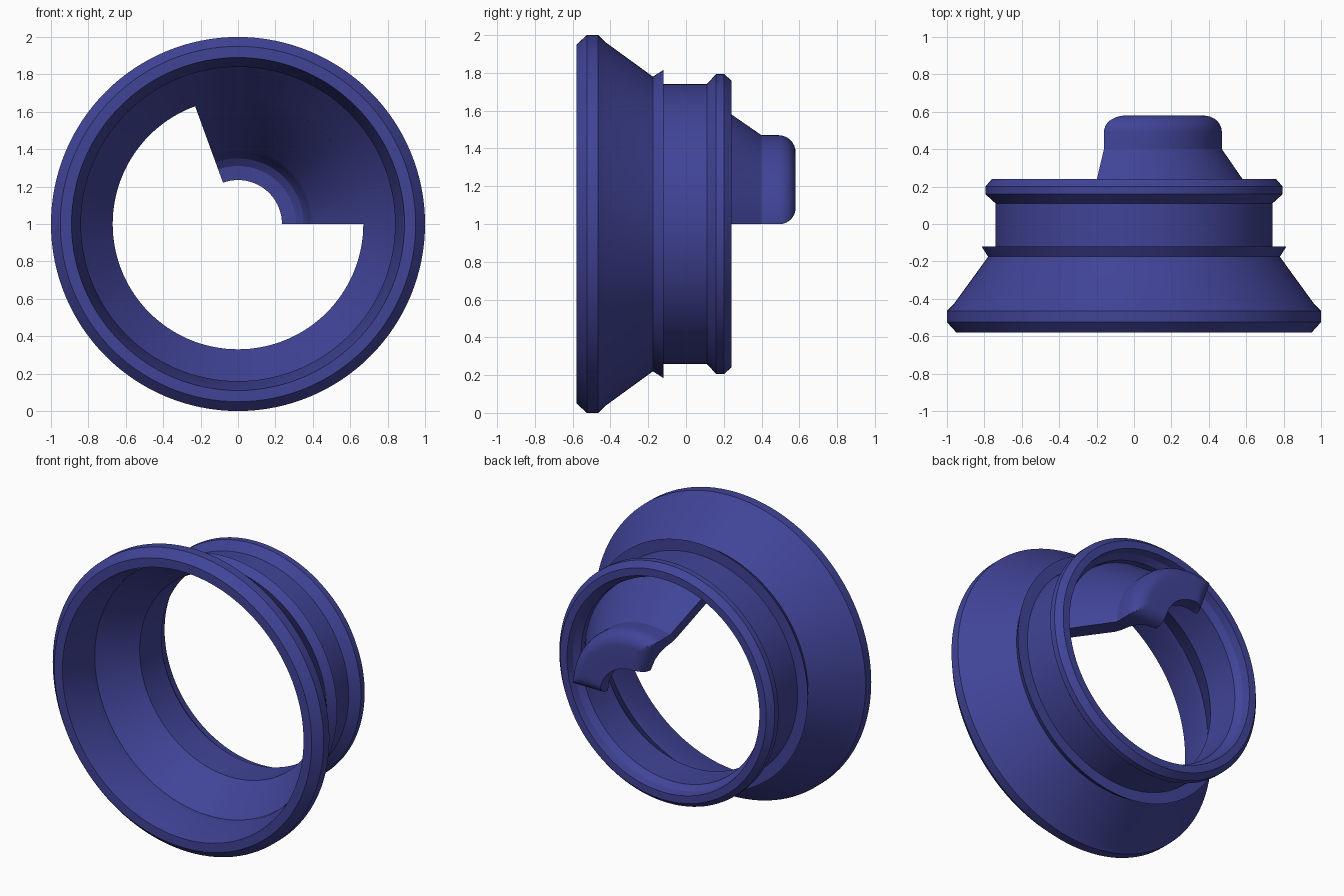
import bpy, bmesh, math

if "Cube" in bpy.data.objects:
    bpy.data.objects.remove(bpy.data.objects["Cube"])

blue = bpy.data.materials.new("deep_blue")
blue.diffuse_color = (0.052, 0.057, 0.31, 1)
blue.use_nodes = True
blue.node_tree.nodes["Principled BSDF"].inputs["Base Color"].default_value = blue.diffuse_color


def revolve(name, profile, angles, closed, shape=None):
    """Sweep a closed (radius, y) profile around the y-direction axis at z = 1."""
    bm = bmesh.new()
    rows = []
    for a in angles:
        row = []
        for r, y in profile:
            if shape:
                y = shape(r, y, a)
            row.append(bm.verts.new((r * math.cos(a), y, 1 + r * math.sin(a))))
        rows.append(row)
    n = len(profile)
    pairs = list(zip(rows, rows[1:]))
    if closed:
        pairs.append((rows[-1], rows[0]))
    for p, q in pairs:
        for i in range(n):
            j = (i + 1) % n
            bm.faces.new((p[i], p[j], q[j], q[i]))
    if not closed:
        bm.faces.new(rows[0])
        bm.faces.new(rows[-1][::-1])
    bmesh.ops.remove_doubles(bm, verts=bm.verts, dist=1e-5)
    bmesh.ops.recalc_face_normals(bm, faces=bm.faces)
    mesh = bpy.data.meshes.new(name)
    bm.to_mesh(mesh)
    bm.free()
    mesh.materials.append(blue)
    ob = bpy.data.objects.new(name, mesh)
    bpy.context.collection.objects.link(ob)
    bpy.ops.object.select_all(action='DESELECT')
    ob.select_set(True)
    bpy.context.view_layer.objects.active = ob
    bpy.ops.object.shade_smooth_by_angle(angle=math.radians(25))
    return ob


# Flared collar: front rim, cone, barb, groove, back bead, then the bore
collar = [(0.95, -0.58), (1.0, -0.525), (1.0, -0.465), (0.965, -0.43),
          (0.78, -0.175), (0.815, -0.12), (0.74, -0.12), (0.74, 0.11),
          (0.795, 0.16), (0.795, 0.20), (0.76, 0.24), (0.71, 0.24),
          (0.70, 0.19), (0.67, 0.15), (0.67, -0.08), (0.84, -0.31),
          (0.84, -0.36), (0.89, -0.58)]
revolve("collar", collar, [math.tau * i / 128 for i in range(128)], True)

# Partial inner web: continues the inner cone into a rounded cap
SPAN = math.radians(110)
ROUND = 0.085
arc = [(0.38 + 0.09 * math.sin(t), 0.49 + 0.09 * math.cos(t))
       for t in (math.pi / 2 * i / 8 for i in range(9))]
web = ([(0.70, 0.05), (0.67, -0.08), (0.40, 0.30), (0.385, 0.34), (0.375, 0.40),
        (0.35, 0.45), (0.31, 0.48), (0.235, 0.485), (0.235, 0.58), (0.30, 0.58)]
       + arc + [(0.47, 0.40), (0.67, 0.11), (0.70, 0.10)])


def round_ends(r, y, a):
    """Limit y near the two cut ends so the cap rolls over smoothly."""
    d = r * math.sin(min(a, SPAN - a, math.pi / 2))
    if d >= ROUND:
        return y
    k = (ROUND - d) / ROUND
    return min(y, 0.58 - ROUND + ROUND * math.sqrt(max(0, 1 - k * k)))


steps = 64
angles = [SPAN * (1 - math.cos(math.pi * i / steps)) / 2 for i in range(steps + 1)]
revolve("inner_web", web, angles, False, round_ends)
